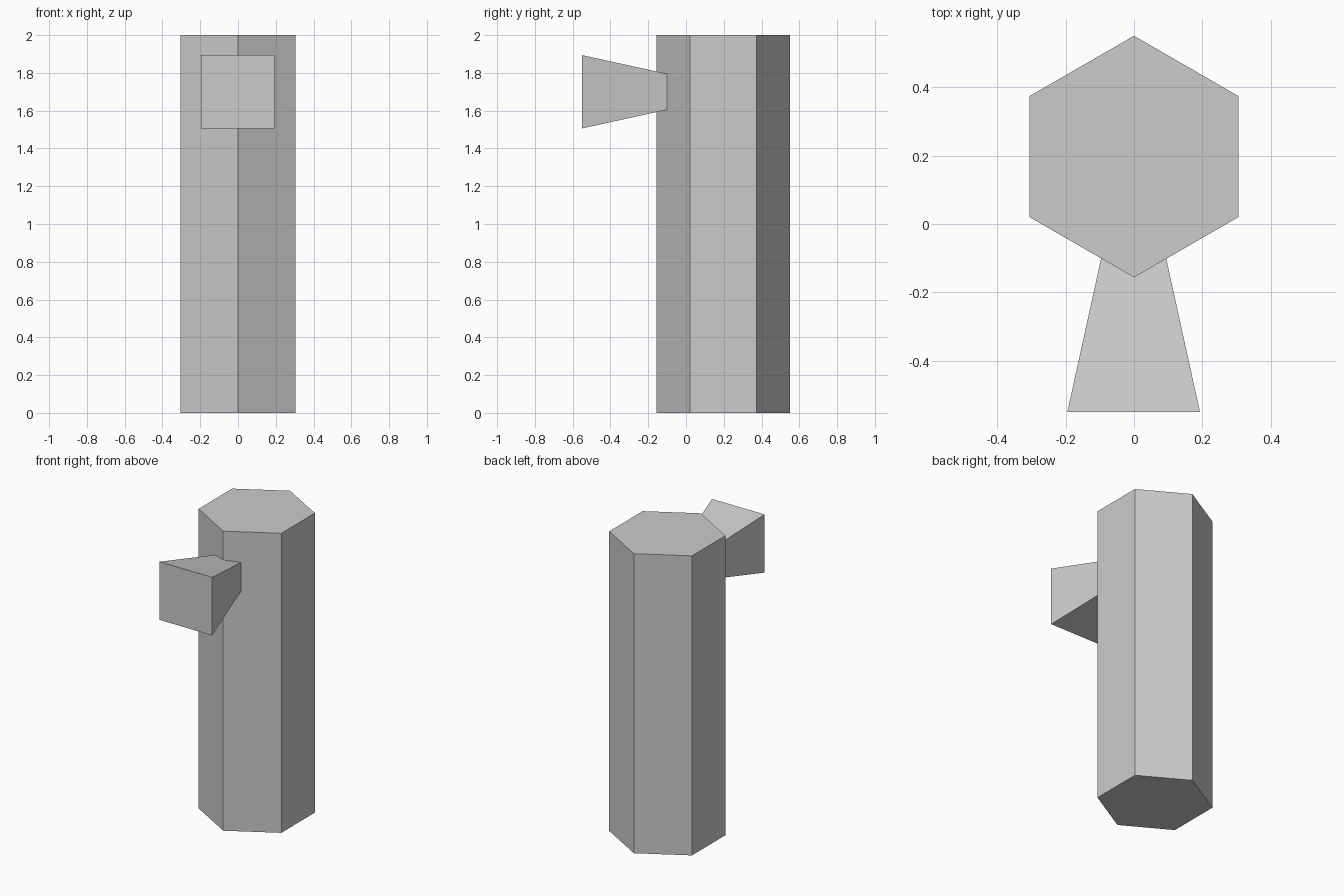
import bpy, math
from mathutils import Matrix

if "Cube" in bpy.data.objects:
    bpy.data.objects.remove(bpy.data.objects["Cube"])

# hexagonal post, corners pointing front and back
bpy.ops.mesh.primitive_cylinder_add(vertices=6, radius=0.353, depth=2, location=(0, 0.197, 1))
post = bpy.context.object
post.name = "post"

# square flared spout, wide end facing the front, narrow end sunk into the post
front_y, back_y = -0.55, -0.05
front_half, back_half = 0.194, 0.084
bpy.ops.mesh.primitive_cone_add(vertices=4, radius1=front_half * math.sqrt(2),
                                radius2=back_half * math.sqrt(2), depth=back_y - front_y)
spout = bpy.context.object
spout.name = "spout"
spout.data.transform(Matrix.Rotation(math.radians(-90), 4, 'X') @ Matrix.Rotation(math.radians(45), 4, 'Z'))
spout.location = (-0.001, (front_y + back_y) / 2, 1.70)
